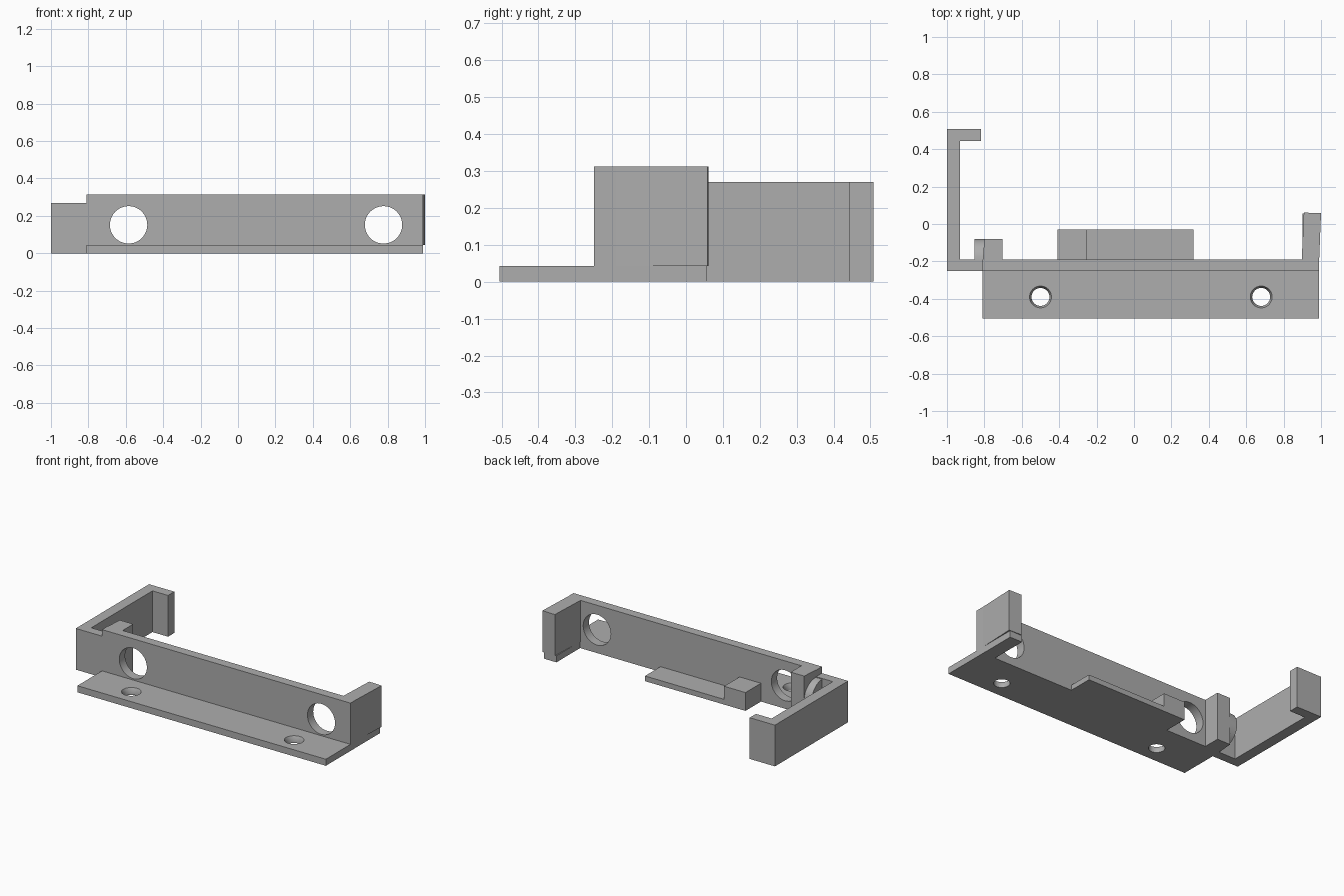
import bpy, bmesh, math
from mathutils import Matrix, Vector

cube = bpy.data.objects.get("Cube")
if cube:
    bpy.data.objects.remove(cube, do_unlink=True)

grey = bpy.data.materials.new("plain_grey")
grey.use_nodes = True
GREY = (0.42, 0.42, 0.42, 1)
grey.diffuse_color = GREY
bsdf = next(n for n in grey.node_tree.nodes if n.type == 'BSDF_PRINCIPLED')
bsdf.inputs["Base Color"].default_value = GREY


def extrude_profile(name, points, axis, start, end):
    """Extrude a 2D profile: along x the points are (y, z), along z they are (x, y)."""
    def place(p, t):
        return (t, p[0], p[1]) if axis == 'x' else (p[0], p[1], t)
    bm = bmesh.new()
    face = bm.faces.new([bm.verts.new(place(p, start)) for p in points])
    shift = Vector(place((0, 0), end - start))
    grown = bmesh.ops.extrude_face_region(bm, geom=[face])
    bmesh.ops.translate(bm, vec=shift,
                        verts=[v for v in grown["geom"] if isinstance(v, bmesh.types.BMVert)])
    bmesh.ops.recalc_face_normals(bm, faces=bm.faces)
    return finish(name, bm)


def finish(name, bm):
    mesh = bpy.data.meshes.new(name)
    bm.to_mesh(mesh)
    bm.free()
    mesh.materials.append(grey)
    obj = bpy.data.objects.new(name, mesh)
    bpy.context.collection.objects.link(obj)
    return obj


def drill(target, name, centre, r_low, r_high, depth, rotation):
    """Cut a round or tapered hole and remove the cutter."""
    bm = bmesh.new()
    bmesh.ops.create_cone(bm, cap_ends=True, segments=48, radius1=r_low, radius2=r_high,
                          depth=depth, matrix=Matrix.Translation(centre) @ rotation)
    cutter = finish(name, bm)
    cutter.hide_render = True
    mod = target.modifiers.new(name, 'BOOLEAN')
    mod.operation, mod.solver, mod.object = 'DIFFERENCE', 'EXACT', cutter
    bpy.context.view_layer.objects.active = target
    bpy.ops.object.modifier_apply(modifier=mod.name)
    bpy.data.objects.remove(cutter, do_unlink=True)


def smooth(obj):
    bpy.ops.object.select_all(action='DESELECT')
    obj.select_set(True)
    bpy.context.view_layer.objects.active = obj
    bpy.ops.object.shade_smooth_by_angle(angle=math.radians(30))


FRONT, BACK = -0.25, -0.19      # wall faces
TOP, BASE, LOW_TOP = 0.313, 0.043, 0.27

# Angle bracket: upright wall with a flange along its foot
bracket = extrude_profile("wall_and_flange", [
    (-0.505, 0), (BACK, 0), (BACK, TOP), (FRONT, TOP), (FRONT, BASE), (-0.505, BASE)],
    'x', -0.81, 0.99)

# Large holes through the wall
for x in (-0.585, 0.778):
    drill(bracket, "wall_hole", (x, -0.22, 0.152), 0.1, 0.1, 0.2,
          Matrix.Rotation(math.pi / 2, 4, 'X'))

# Countersunk screw holes in the flange
for x in (-0.5, 0.68):
    drill(bracket, "screw_hole", (x, -0.39, 0.02), 0.048, 0.048, 0.2, Matrix())
    drill(bracket, "countersink", (x, -0.39, 0.034), 0.048, 0.06, 0.024, Matrix())
smooth(bracket)

# Hooked arm: one bent strip with an inward lip
extrude_profile("hooked_arm", [
    (-0.81, FRONT), (-0.81, BACK), (-0.93, BACK), (-0.93, 0.443), (-0.817, 0.443),
    (-0.817, 0.508), (-1, 0.508), (-1, FRONT)], 'z', 0, LOW_TOP)

# Short arm at the other end, straight foot and slightly splayed upper part
extrude_profile("short_arm_foot", [
    (0.9, BACK), (0.99, BACK), (0.99, 0.055), (0.9, 0.055)], 'z', 0, BASE)
extrude_profile("short_arm", [
    (0.897, BACK), (0.99, BACK), (1, 0.058), (0.908, 0.061)], 'z', BASE, TOP)

# Ledge behind the wall with a raised stop block
extrude_profile("ledge", [
    (-0.255, BACK), (0.318, BACK), (0.318, -0.03), (-0.255, -0.03)], 'z', 0, 0.034)
extrude_profile("stop_block", [
    (-0.41, BACK), (-0.255, BACK), (-0.255, -0.03), (-0.41, -0.03)], 'z', 0, 0.12)

# Post behind the wall and the half-round boss on its side
extrude_profile("post", [
    (-0.808, BACK), (-0.703, BACK), (-0.703, -0.08), (-0.8, -0.08)], 'z', 0, TOP)
arc = [math.pi * i / 24 - math.pi / 2 for i in range(25)]
boss = extrude_profile("half_round_boss", [
    (BACK + 0.11 * math.cos(a), 0.155 + 0.11 * math.sin(a)) for a in arc],
    'x', -0.853, -0.8)
smooth(boss)
